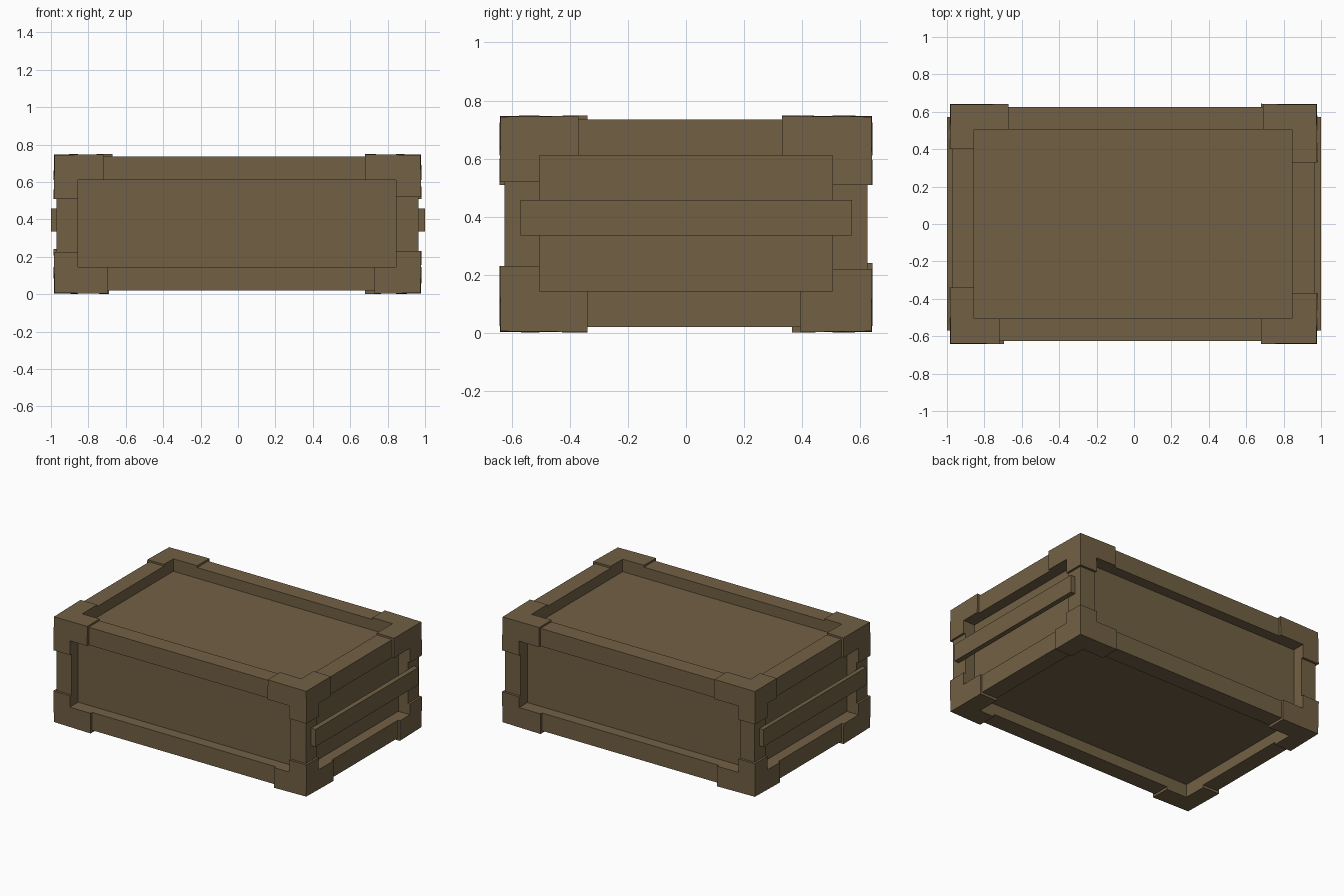
import bpy, bmesh
from mathutils import Vector

if "Cube" in bpy.data.objects:
    bpy.data.objects.remove(bpy.data.objects["Cube"], do_unlink=True)

wood = bpy.data.materials.new("olive_brown")
wood.use_nodes = True
COLOUR = (0.168, 0.118, 0.058, 1)
wood.diffuse_color = COLOUR
wood.node_tree.nodes["Principled BSDF"].inputs["Base Color"].default_value = COLOUR

# Crate body, its recess openings and the outer limits of the corner caps
LOW, HIGH = Vector((-0.97, -0.625, 0.02)), Vector((0.965, 0.625, 0.735))
OPEN_LOW, OPEN_HIGH = Vector((-0.855, -0.505, 0.145)), Vector((0.845, 0.505, 0.61))
CAP_LOW, CAP_HIGH = Vector((-0.987, -0.644, 0.0)), Vector((0.982, 0.644, 0.75))
DEPTH = 0.075


def add_box(bm, low, high):
    verts = bmesh.ops.create_cube(bm, size=1)["verts"]
    for v in verts:
        v.co = [high[i] if v.co[i] > 0 else low[i] for i in range(3)]
    return verts


def make_object(name, bm):
    bmesh.ops.recalc_face_normals(bm, faces=bm.faces)
    mesh = bpy.data.meshes.new(name)
    bm.to_mesh(mesh)
    bm.free()
    mesh.materials.append(wood)
    obj = bpy.data.objects.new(name, mesh)
    bpy.context.collection.objects.link(obj)
    return obj


def box_object(name, low, high):
    bm = bmesh.new()
    add_box(bm, low, high)
    return make_object(name, bm)


def cut(obj, *cutters):
    for cutter in cutters:
        mod = obj.modifiers.new("cut", 'BOOLEAN')
        mod.operation, mod.solver, mod.object = 'DIFFERENCE', 'EXACT', cutter
    evaluated = obj.evaluated_get(bpy.context.evaluated_depsgraph_get())
    mesh = bpy.data.meshes.new_from_object(evaluated)
    obj.modifiers.clear()
    obj.data = mesh


# Helpers: solid core and one recess block per side
core = box_object("core_helper", LOW, HIGH)
bm = bmesh.new()
for axis in range(3):
    for top in (False, True):
        low, high = OPEN_LOW.copy(), OPEN_HIGH.copy()
        if top:
            low[axis], high[axis] = HIGH[axis] - DEPTH, HIGH[axis] + 0.2
        else:
            low[axis], high[axis] = LOW[axis] - 0.2, LOW[axis] + DEPTH
        add_box(bm, low, high)
recesses = make_object("recess_helper", bm)
for helper in (core, recesses):
    helper.hide_render = True

# Body with a recessed panel on every side
cut(box_object("crate_body", LOW, HIGH), recesses)

# Corner caps: inner end of each, hand-cut to slightly different lengths
CAPS = {
    "top_front_right": (-0.72, -0.34, 0.51),
    "top_front_left": (0.68, -0.37, 0.52),
    "top_back_right": (-0.67, 0.40, 0.515),
    "top_back_left": (0.69, 0.33, 0.51),
    "bottom_front_right": (-0.695, -0.34, 0.225),
    "bottom_front_left": (0.73, -0.34, 0.23),
    "bottom_back_right": (-0.69, 0.365, 0.24),
    "bottom_back_left": (0.68, 0.395, 0.22),
}
middle = (LOW + HIGH) / 2
for name, inner in CAPS.items():
    inner = Vector(inner)
    signs = [1 if inner[i] > middle[i] else -1 for i in range(3)]
    outer = Vector([CAP_HIGH[i] if signs[i] > 0 else CAP_LOW[i] for i in range(3)])
    low = [min(inner[i], outer[i]) for i in range(3)]
    high = [max(inner[i], outer[i]) for i in range(3)]
    bm = bmesh.new()
    # Outer faces lean in a little towards the corner
    for v in add_box(bm, low, high):
        is_out = [abs(v.co[i] - outer[i]) < 0.001 for i in range(3)]
        lean = 0.003 * (sum(is_out) - 1)
        for i in range(3):
            if is_out[i]:
                v.co[i] -= signs[i] * lean
    cut(make_object(name + "_corner_cap", bm), core, recesses)

for helper in (core, recesses):
    bpy.data.objects.remove(helper, do_unlink=True)

# Handle rails across both ends
box_object("left_handle", (HIGH.x, -0.57, 0.335), (1.0, 0.572, 0.457))
box_object("right_handle", (-1.0, -0.57, 0.335), (LOW.x, 0.572, 0.457))
